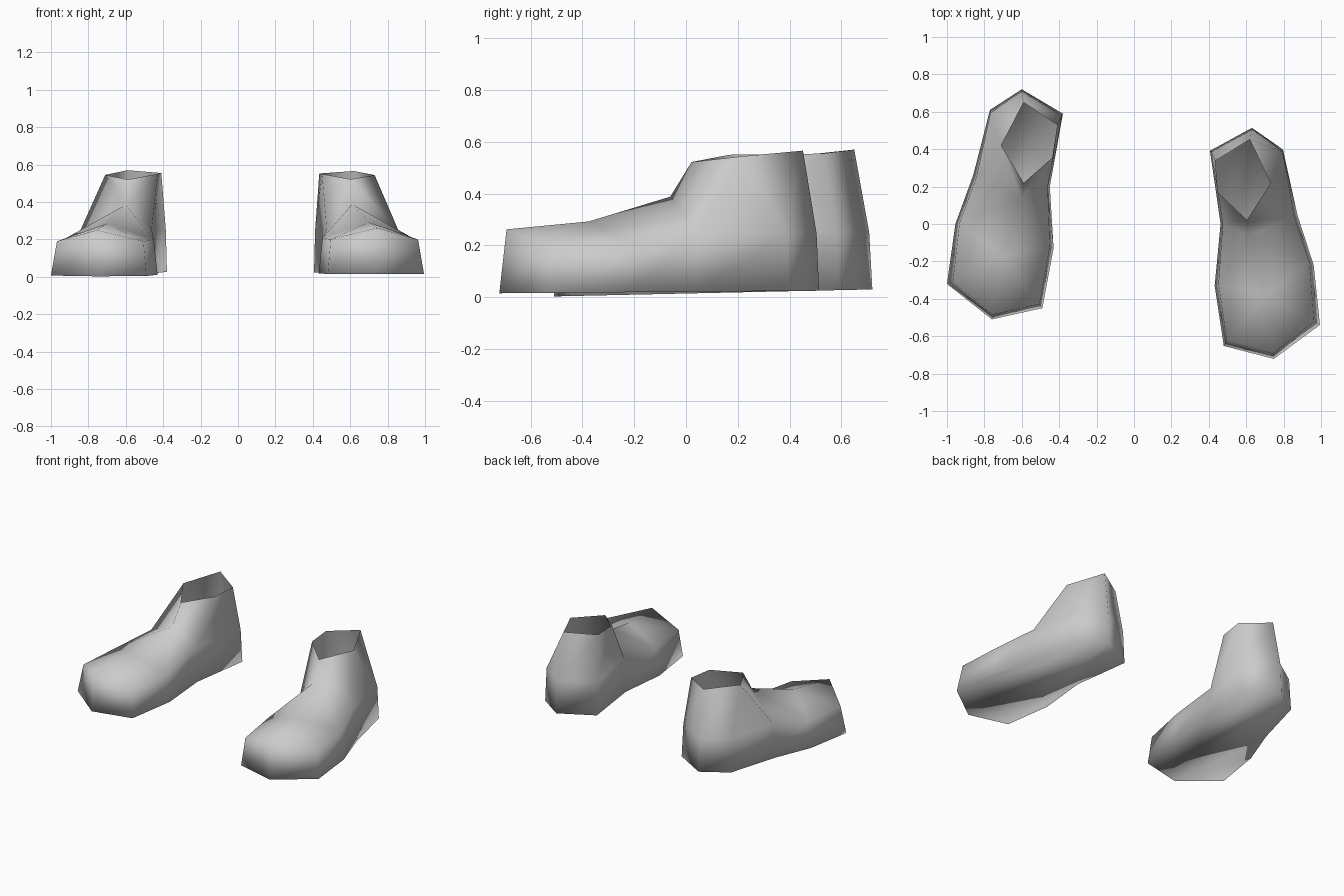
import bpy
import bmesh

default_cube = bpy.data.objects.get("Cube")
if default_cube:
    bpy.data.objects.remove(default_cube, do_unlink=True)

# Single plain grey
grey = bpy.data.materials.new("plain_grey")
grey.use_nodes = True
shade = (0.6, 0.6, 0.6, 1)
grey.diffuse_color = shade
for node in grey.node_tree.nodes:
    if node.type == "BSDF_PRINCIPLED":
        node.inputs["Base Color"].default_value = shade

# Sole outline: x, y, height of the wall above it, inward lean of that wall
OUTLINE = {
    "toe_inner": (.49, -.45, .19, .08),
    "toe_tip": (.76, -.51, .25, .05),
    "toe_outer": (1, -.32, .19, .1),
    "ball_outer": (.955, 0, .2, .08),
    "arch_outer": (.86, .26, .25, .1),
    "heel_outer": (.77, .61, .25, .03),
    "heel_back": (.6, .72, .25, .02),
    "heel_inner": (.38, .59, .25, .02),
    "arch_inner": (.45, .2, .25, .05),
    "ball_inner": (.43, -.13, .2, .08),
}

# Points along the top of the foot and around the ankle opening
UPPER = {
    "vamp": (.7, -.17, .285),
    "instep": (.6, .14, .385),
    "rim_front": (.59, .22, .52),
    "rim_outer": (.71, .42, .545),
    "rim_back": (.59, .65, .57),
    "rim_inner_back": (.41, .53, .555),
    "rim_inner_front": (.43, .36, .55),
}

# Panels joining the wall to the ankle opening
PANELS = [
    ("toe_inner", "toe_tip", "vamp"),
    ("toe_tip", "toe_outer", "vamp"),
    ("toe_outer", "ball_outer", "vamp"),
    ("ball_outer", "instep", "vamp"),
    ("ball_outer", "arch_outer", "instep"),
    ("ball_inner", "toe_inner", "vamp"),
    ("ball_inner", "vamp", "instep"),
    ("arch_inner", "ball_inner", "instep"),
    ("arch_outer", "rim_outer", "rim_front", "instep"),
    ("arch_outer", "heel_outer", "rim_outer"),
    ("heel_outer", "heel_back", "rim_back", "rim_outer"),
    ("heel_back", "heel_inner", "rim_inner_back", "rim_back"),
    ("heel_inner", "arch_inner", "rim_inner_front", "rim_inner_back"),
    ("arch_inner", "instep", "rim_front", "rim_inner_front"),
]

CENTRE_X, CENTRE_Y = .68, .1


def build_boot(name, side, location=(0, 0, 0), rotation=(0, 0, 0)):
    bm = bmesh.new()

    def add_vert(x, y, z):
        return bm.verts.new((side * x, y, z))

    def add_face(verts):
        bm.faces.new(verts if side > 0 else list(reversed(verts)))

    # Slightly tilted sole, leaning wall, open ankle
    sole, points = [], {}
    for key, (x, y, height, lean) in OUTLINE.items():
        sole.append(add_vert(x, y, .014 + .022 * y))
        points[key] = add_vert(x + (CENTRE_X - x) * lean,
                               y + (CENTRE_Y - y) * min(lean, .04), height)
    wall = list(points.values())
    for key, position in UPPER.items():
        points[key] = add_vert(*position)

    add_face(list(reversed(sole)))
    for i in range(len(sole)):
        j = (i + 1) % len(sole)
        add_face([sole[i], sole[j], wall[j], wall[i]])
    for panel in PANELS:
        add_face([points[key] for key in panel])

    for face in bm.faces:
        face.smooth = True
    mesh = bpy.data.meshes.new(name)
    bm.to_mesh(mesh)
    bm.free()
    mesh.materials.append(grey)
    boot = bpy.data.objects.new(name, mesh)
    boot.location = location
    boot.rotation_euler = rotation
    bpy.context.collection.objects.link(boot)


# Mirrored pair, the left one a step forward and turned a little
build_boot("right_boot", -1)
build_boot("left_boot", 1, (.006, -.185, .005), (-.014, 0, -.035))
